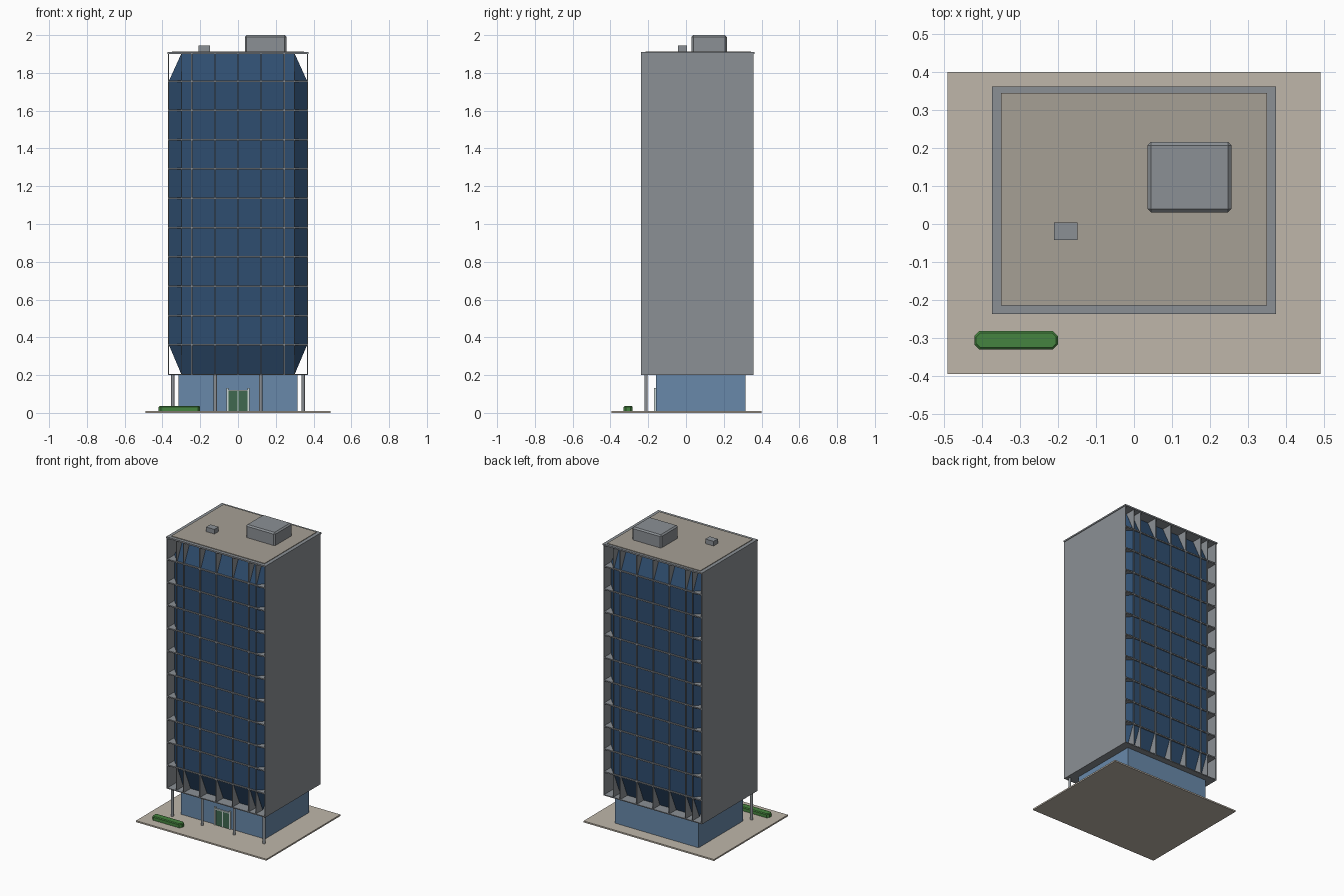
import bpy, bmesh
from mathutils import Matrix

if "Cube" in bpy.data.objects:
    bpy.data.objects.remove(bpy.data.objects["Cube"])


def colour(name, r, g, b):
    m = bpy.data.materials.new(name)
    m.diffuse_color = (r, g, b, 1)
    m.use_nodes = True
    m.node_tree.nodes["Principled BSDF"].inputs["Base Color"].default_value = m.diffuse_color
    return m


GREY = colour("grey_metal", 0.26, 0.28, 0.30)
GLASS = colour("dark_glass", 0.028, 0.075, 0.16)
LOBBY = colour("lobby_glass", 0.14, 0.25, 0.40)
TAN = colour("paving", 0.52, 0.47, 0.40)
ROOF = colour("roof_gravel", 0.38, 0.35, 0.30)
GREEN = colour("hedge_green", 0.06, 0.23, 0.05)
DOOR = colour("door_green", 0.05, 0.14, 0.08)
PALE = colour("door_frame_pale", 0.60, 0.68, 0.66)


def finish(name, bm, mat):
    bmesh.ops.recalc_face_normals(bm, faces=bm.faces)
    me = bpy.data.meshes.new(name)
    bm.to_mesh(me)
    bm.free()
    me.materials.append(mat)
    ob = bpy.data.objects.new(name, me)
    bpy.context.collection.objects.link(ob)
    return ob


def box(name, x, y, z, mat, bevel=0):
    bm = bmesh.new()
    size = [b - a for a, b in (x, y, z)]
    mid = [(a + b) / 2 for a, b in (x, y, z)]
    bmesh.ops.create_cube(bm, size=1, matrix=Matrix.Translation(mid) @ Matrix.Diagonal((*size, 1)))
    if bevel:
        bmesh.ops.bevel(bm, geom=bm.edges[:], offset=bevel, segments=1, affect='EDGES')
    return finish(name, bm, mat)


# Site slab and ground floor
box("paving_slab", (-0.49, 0.49), (-0.395, 0.40), (0, 0.01), TAN)
box("lobby", (-0.315, 0.315), (-0.16, 0.315), (0.01, 0.205), LOBBY)

# Tower frame
YF, YB, ZB, ZT = -0.237, 0.358, 0.2, 1.905
box("tower_floor", (-0.37, 0.37), (YF, YB), (ZB, ZB + 0.006), GREY)
for s, side in ((-1, "left"), (1, "right")):
    box(side + "_wall", tuple(sorted((s * 0.364, s * 0.37))), (YF, YB), (ZB, ZT), GREY)
box("roof_slab", (-0.374, 0.374), (YF, 0.362), (1.9, 1.91), GREY)
box("roof_surface", (-0.35, 0.35), (-0.215, 0.345), (1.905, 1.914), ROOF)

# Faceted glass on front and back: flat centre, four sloped sides, corner triangles
IX, IZ = 0.30, (0.36, 1.757)
OX, OZ = 0.366, (0.204, 1.902)
for name, face, sign in (("front", YF, 1), ("back", YB, -1)):
    y0, y1 = face + sign * 0.008, face + sign * 0.075
    bm = bmesh.new()
    inner, outer = [], []
    for sx, k in ((-1, 0), (1, 0), (1, 1), (-1, 1)):
        inner.append(bm.verts.new((sx * IX, y0, IZ[k])))
        side = bm.verts.new((sx * OX, y1, IZ[k]))
        end = bm.verts.new((sx * IX, y1, OZ[k]))
        outer.append((side, end) if sx * (1 - 2 * k) < 0 else (end, side))
    bm.faces.new(inner)
    for i in range(4):
        j = (i + 1) % 4
        bm.faces.new((inner[i], *outer[i]))
        bm.faces.new((inner[i], outer[i][1], outer[j][0], inner[j]))
    finish(name + "_glass", bm, GLASS)

    # Fins that fill out to the frame plane
    ys = tuple(sorted((face, face + sign * 0.075)))
    for i in range(10):
        z = IZ[0] + i * (IZ[1] - IZ[0]) / 9
        box(f"{name}_floor_fin_{i}", (-0.365, 0.365), ys, (z - 0.004, z + 0.004), GREY)
    for i in range(-2, 3):
        x = i * 0.1225
        box(f"{name}_mullion_{i + 2}", (x - 0.003, x + 0.003), ys, (ZB, 1.902), GREY)
    for x in (-0.298, 0.298):
        box(f"{name}_edge_mullion", (x - 0.0015, x + 0.0015), ys, (ZB, 1.902), GREY)

# Entrance columns
for i, x in enumerate((-0.345, -0.12, 0.12, 0.345)):
    bm = bmesh.new()
    bmesh.ops.create_cone(bm, cap_ends=True, segments=12, radius1=0.009, radius2=0.009,
                          depth=0.195, matrix=Matrix.Translation((x, -0.212, 0.1075)))
    finish(f"column_{i}", bm, GREY)

# Double door
for s, side in ((-1, "left"), (1, "right")):
    box(side + "_door", tuple(sorted((s * 0.003, s * 0.05))), (-0.166, -0.158), (0.01, 0.12), DOOR)
    box(side + "_door_post", tuple(sorted((s * 0.05, s * 0.061))), (-0.17, -0.158), (0.01, 0.132), PALE)
box("door_divider", (-0.003, 0.003), (-0.168, -0.158), (0.01, 0.12), PALE)
box("door_lintel", (-0.05, 0.05), (-0.169, -0.158), (0.115, 0.122), PALE)

# Chamfered hedge
hedge = box("hedge", (-0.42, -0.2), (-0.33, -0.282), (0.01, 0.036), GREEN)
bm = bmesh.new()
bm.from_mesh(hedge.data)
bmesh.ops.bevel(bm, geom=[e for e in bm.edges if abs(e.verts[0].co.z - e.verts[1].co.z) > 0.01],
                offset=0.013, segments=1, affect='EDGES')
bmesh.ops.bevel(bm, geom=[e for e in bm.edges if min(v.co.z for v in e.verts) > 0.035],
                offset=0.005, segments=1, affect='EDGES')
bm.to_mesh(hedge.data)
bm.free()

# Roof plant
box("plant_room", (0.036, 0.256), (0.03, 0.216), (1.905, 2.0), GREY, 0.009)
box("roof_vent", (-0.21, -0.148), (-0.042, 0.004), (1.91, 1.945), GREY)
